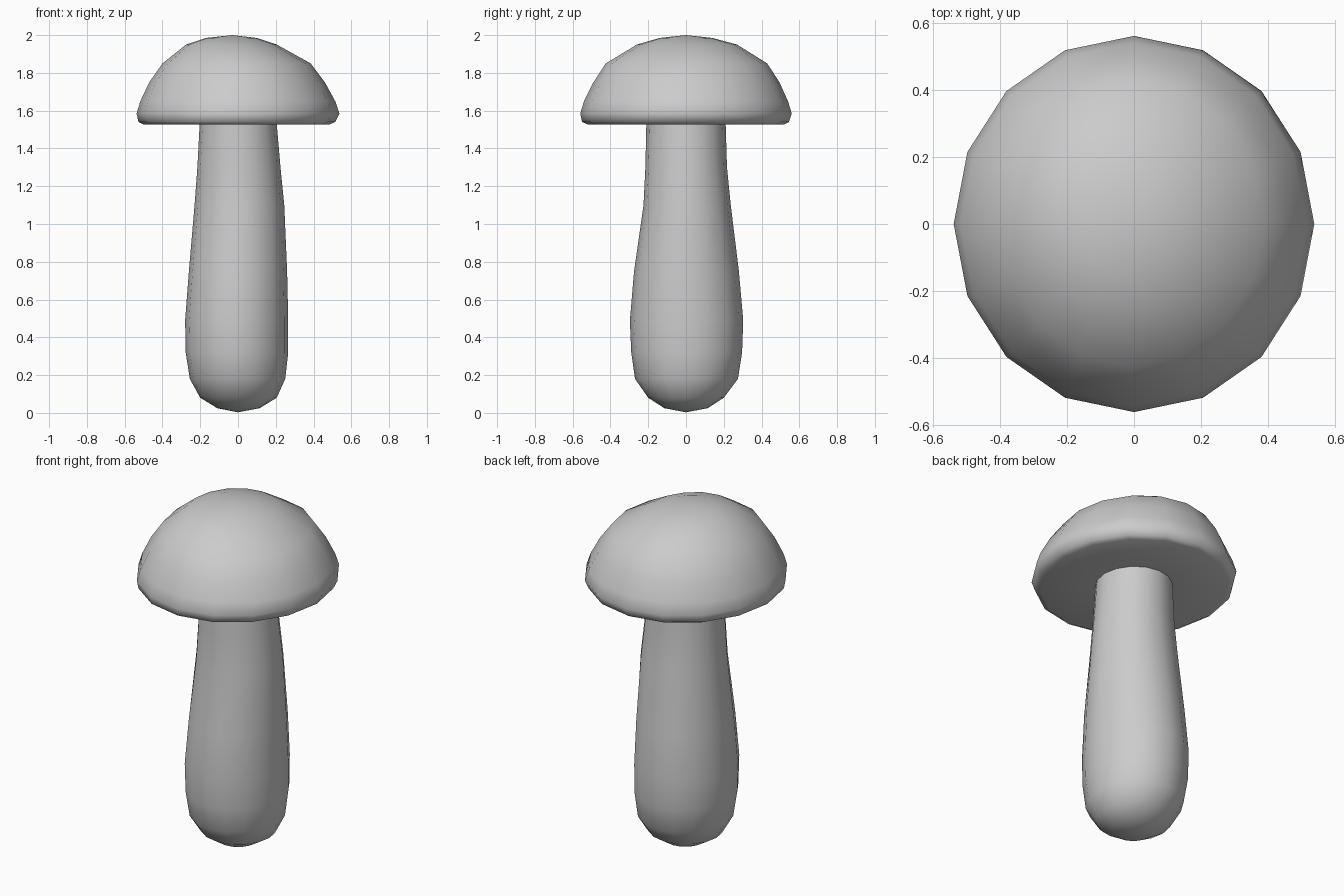
import bpy, bmesh, math

if "Cube" in bpy.data.objects:
    bpy.data.objects.remove(bpy.data.objects["Cube"])

SIDES = 16


def loft(name, rings, pole, angle):
    """Loft oval rings (z, x_min, x_max, y_min, y_max), closed at one pole."""
    bm = bmesh.new()
    loops = []
    for z, x0, x1, y0, y1 in rings:
        cx, cy = (x0 + x1) / 2, (y0 + y1) / 2
        rx, ry = (x1 - x0) / 2, (y1 - y0) / 2
        loop = []
        for i in range(SIDES):
            a = 2 * math.pi * i / SIDES
            loop.append(bm.verts.new((cx + rx * math.cos(a), cy + ry * math.sin(a), z)))
        loops.append(loop)
    tip = bm.verts.new(pole)
    for i in range(SIDES):
        j = (i + 1) % SIDES
        bm.faces.new((tip, loops[0][i], loops[0][j]))
        for a, b in zip(loops, loops[1:]):
            bm.faces.new((a[i], b[i], b[j], a[j]))
    bmesh.ops.recalc_face_normals(bm, faces=bm.faces)
    # open shells: make sure the closed end faces outward
    tip.normal_update()
    outward = 1 if pole[2] > rings[-1][0] else -1
    if tip.normal.z * outward < 0:
        bmesh.ops.reverse_faces(bm, faces=bm.faces)
    mesh = bpy.data.meshes.new(name)
    bm.to_mesh(mesh)
    bm.free()
    obj = bpy.data.objects.new(name, mesh)
    bpy.context.collection.objects.link(obj)
    bpy.ops.object.select_all(action='DESELECT')
    bpy.context.view_layer.objects.active = obj
    obj.select_set(True)
    bpy.ops.object.shade_smooth_by_angle(angle=math.radians(angle))
    return obj


# Stem: rounded foot, bulging low down, narrowing to the cap
loft("stem", [
    (0.025, -0.11, 0.115, -0.115, 0.115),
    (0.08, -0.20, 0.205, -0.20, 0.20),
    (0.18, -0.255, 0.25, -0.27, 0.275),
    (0.32, -0.277, 0.266, -0.29, 0.297),
    (0.49, -0.28, 0.266, -0.297, 0.303),
    (0.75, -0.26, 0.26, -0.275, 0.28),
    (1.10, -0.23, 0.245, -0.225, 0.237),
    (1.30, -0.215, 0.225, -0.215, 0.217),
    (1.53, -0.203, 0.205, -0.21, 0.21),
], (0, 0, 0.003), 60)

# Cap: slightly lopsided dome, rolled rim, flat underside meeting the stem
loft("cap", [
    (1.985, -0.17, 0.10, -0.14, 0.14),
    (1.95, -0.275, 0.205, -0.26, 0.27),
    (1.85, -0.40, 0.385, -0.425, 0.43),
    (1.75, -0.47, 0.46, -0.49, 0.495),
    (1.65, -0.517, 0.515, -0.54, 0.54),
    (1.585, -0.537, 0.537, -0.56, 0.56),
    (1.54, -0.527, 0.515, -0.55, 0.545),
    (1.527, -0.50, 0.485, -0.52, 0.52),
    (1.53, -0.203, 0.205, -0.21, 0.21),
], (-0.03, 0, 2.0), 60)
